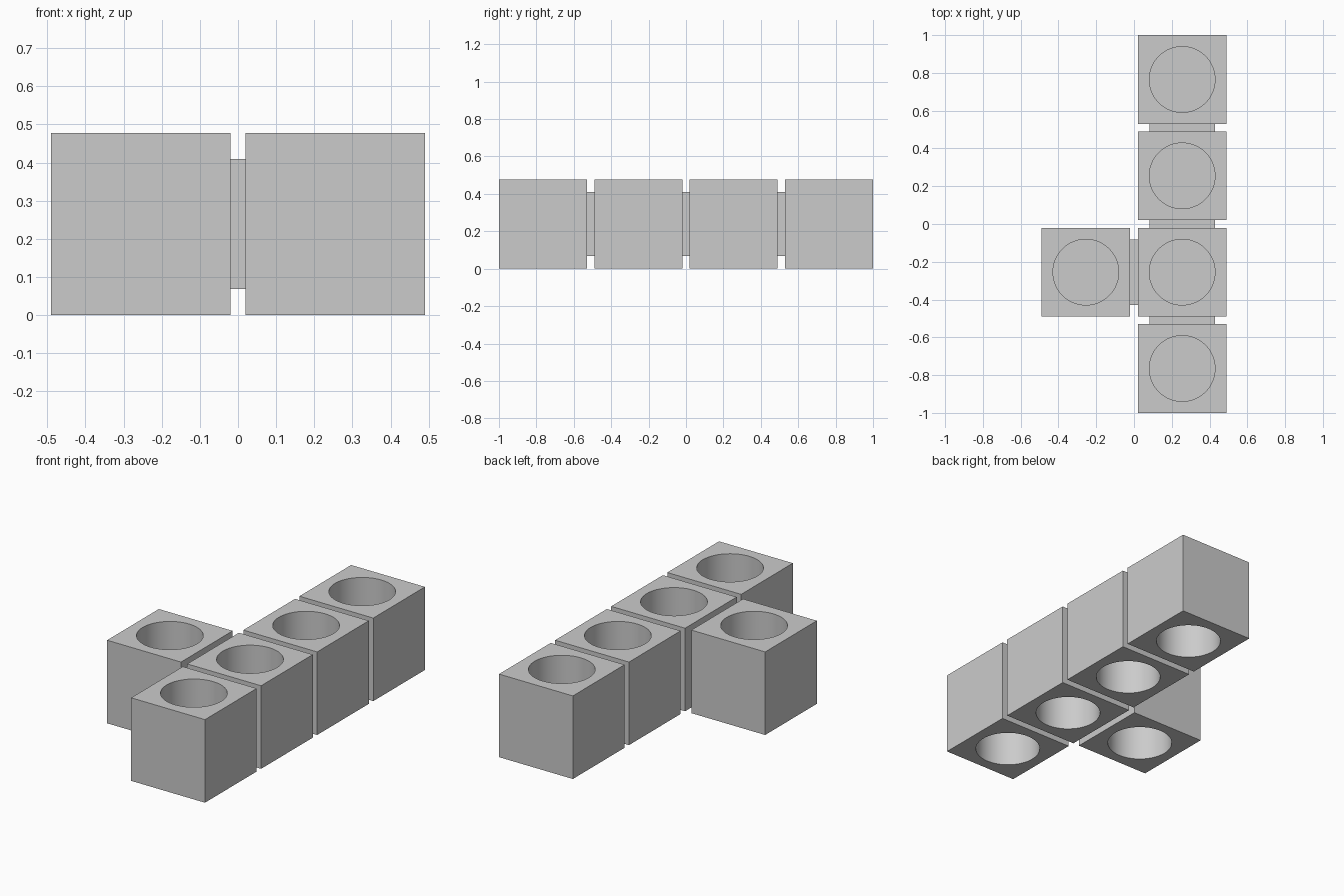
import bpy, bmesh, math

cube = bpy.data.objects.get("Cube")
if cube:
    bpy.data.objects.remove(cube, do_unlink=True)

SIZE = 0.47          # block width and depth
HEIGHT = 0.478
PITCH = 0.51         # spacing between block centres
BORE = 0.174         # radius of the round sockets
DEPTH = 0.222        # depth of each socket
SEGMENTS = 64

grey = bpy.data.materials.new("plain_grey")
grey.use_nodes = True
colour = (0.6, 0.6, 0.6, 1)
grey.diffuse_color = colour
grey.node_tree.nodes["Principled BSDF"].inputs["Base Color"].default_value = colour


def add_object(name, bm, location):
    bmesh.ops.recalc_face_normals(bm, faces=bm.faces)
    mesh = bpy.data.meshes.new(name)
    bm.to_mesh(mesh)
    bm.free()
    mesh.materials.append(grey)
    obj = bpy.data.objects.new(name, mesh)
    obj.location = location
    bpy.context.collection.objects.link(obj)
    return obj


def make_ring(bm, z, square):
    """Loop of vertices on the socket circle or on the block outline."""
    ring = []
    for i in range(SEGMENTS):
        a = math.tau * i / SEGMENTS
        c, s = math.cos(a), math.sin(a)
        r = SIZE / 2 / max(abs(c), abs(s)) if square else BORE
        ring.append(bm.verts.new((r * c, r * s, z)))
    return ring


def make_block(name, x, y):
    """Block with a round blind socket in its top and bottom."""
    bm = bmesh.new()
    profile = [(HEIGHT - DEPTH, False), (HEIGHT, False), (HEIGHT, True),
               (0, True), (0, False), (DEPTH, False)]
    rings = [make_ring(bm, z, square) for z, square in profile]
    for lower, upper in zip(rings, rings[1:]):
        for i in range(SEGMENTS):
            j = (i + 1) % SEGMENTS
            bm.faces.new((lower[i], lower[j], upper[j], upper[i]))
    bm.faces.new(rings[0])
    bm.faces.new(rings[-1])
    obj = add_object(name, bm, (x, y, 0))
    bpy.ops.object.select_all(action='DESELECT')
    obj.select_set(True)
    bpy.context.view_layer.objects.active = obj
    bpy.ops.object.shade_smooth_by_angle(angle=math.radians(30))


def make_link(name, x, y, along_x):
    """Recessed bar filling the gap between two blocks."""
    gap, width, tall = PITCH - SIZE, 0.345, 0.34
    bm = bmesh.new()
    bmesh.ops.create_cube(bm, size=1)
    size = (gap, width, tall) if along_x else (width, gap, tall)
    bmesh.ops.scale(bm, vec=size, verts=bm.verts)
    add_object(name, bm, (x, y, HEIGHT / 2))


# Row of four blocks joined front to back
column = PITCH / 2
for n in range(4):
    y = (n - 1.5) * PITCH
    make_block(f"row_block_{n + 1}", column, y)
    if n < 3:
        make_link(f"row_link_{n + 1}", column, y + PITCH / 2, False)

# Single block branching off the second one
make_block("side_block", -column, -PITCH / 2)
make_link("side_link", 0, -PITCH / 2, True)
